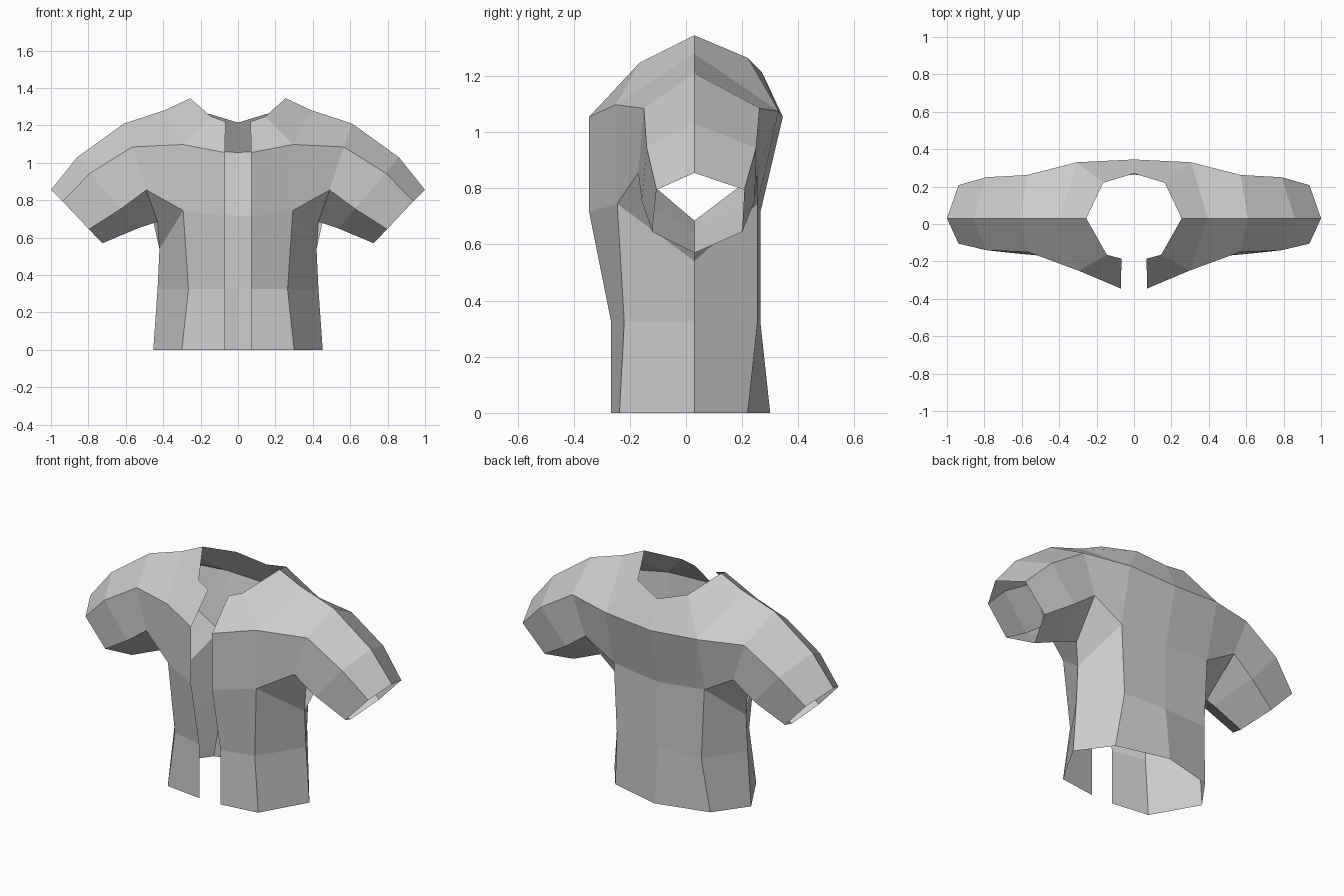
import bpy, bmesh

if "Cube" in bpy.data.objects:
    bpy.data.objects.remove(bpy.data.objects["Cube"])

# one plain cloth colour
cloth = bpy.data.materials.new("grey_cloth")
cloth.diffuse_color = (0.6, 0.6, 0.6, 1)
cloth.use_nodes = True
cloth.node_tree.nodes["Principled BSDF"].inputs["Base Color"].default_value = cloth.diffuse_color

bm = bmesh.new()


def loop(*points):
    return [bm.verts.new(p) for p in points]


def face(*verts):
    bm.faces.new(verts)


def bridge(low, high, closed=False):
    n = len(low)
    for i in range(n if closed else n - 1):
        j = (i + 1) % n
        face(low[i], low[j], high[j], high[i])


# torso loops, from the front opening round the side to the centre back
hem = loop((.07, -.267, 0), (.3, -.237, 0), (.453, .03, 0), (.315, .22, 0), (0, .3, 0))
waist = loop((.07, -.267, .325), (.265, -.22, .325), (.43, .03, .325), (.28, .255, .325), (0, .265, .325))
chest = loop((.07, -.345, .715), (.293, -.245, .745), (.42, .03, .54), (.3, .255, .745), (0, .265, .715))
bridge(hem, waist)
bridge(waist, chest)

# sleeve loops: top, front, low front, underside, low back, back
armhole = loop((.61, .03, 1.21), (.565, -.15, 1.085), (.49, -.17, .855),
               (.43, .03, .685), (.49, .255, .855), (.57, .262, 1.085))
elbow = loop((.86, .03, 1.03), (.79, -.14, .945), (.625, -.158, .755),
             (.535, .03, .65), (.625, .245, .755), (.79, .25, .945))
cuff = loop((1, .03, .855), (.938, -.105, .795), (.797, -.12, .645),
            (.725, .03, .57), (.797, .2, .645), (.938, .208, .795))
bridge(elbow, armhole, True)
bridge(cuff, elbow, True)

# shoulder line and neckline
front = loop((.07, -.345, 1.055), (.295, -.25, 1.098))
back = loop((.305, .33, 1.075), (0, .345, 1.055))
ridge = loop((.395, .03, 1.28))[0]
neck = loop((.067, -.185, 1.22), (.145, -.165, 1.248), (.255, .03, 1.345),
            (.165, .22, 1.265), (0, .27, 1.215))

# upper front and upper back panels
face(chest[0], chest[1], front[1], front[0])
face(chest[1], armhole[2], armhole[1], front[1])
face(chest[3], chest[4], back[1], back[0])
face(armhole[4], chest[3], back[0], armhole[5])

# underarm gussets
face(chest[1], chest[2], armhole[3], armhole[2])
face(chest[2], chest[3], armhole[4], armhole[3])

# yoke over the shoulder
face(front[0], front[1], neck[1], neck[0])
face(front[1], ridge, neck[2], neck[1])
face(front[1], armhole[1], armhole[0], ridge)
face(armhole[0], armhole[5], back[0], ridge)
face(ridge, back[0], neck[3], neck[2])
face(back[0], back[1], neck[4], neck[3])

bmesh.ops.recalc_face_normals(bm, faces=bm.faces)
# make the front panel face forwards, so the cloth faces outwards
bm.faces.ensure_lookup_table()
if bm.faces[0].normal.y > 0:
    bmesh.ops.reverse_faces(bm, faces=bm.faces)

mesh = bpy.data.meshes.new("open_jacket")
bm.to_mesh(mesh)
bm.free()
mesh.materials.append(cloth)
jacket = bpy.data.objects.new("open_jacket", mesh)
bpy.context.collection.objects.link(jacket)

# the other half, welded at the centre back
mirror = jacket.modifiers.new("mirror", 'MIRROR')
mirror.use_clip = True
mirror.merge_threshold = 0.001
